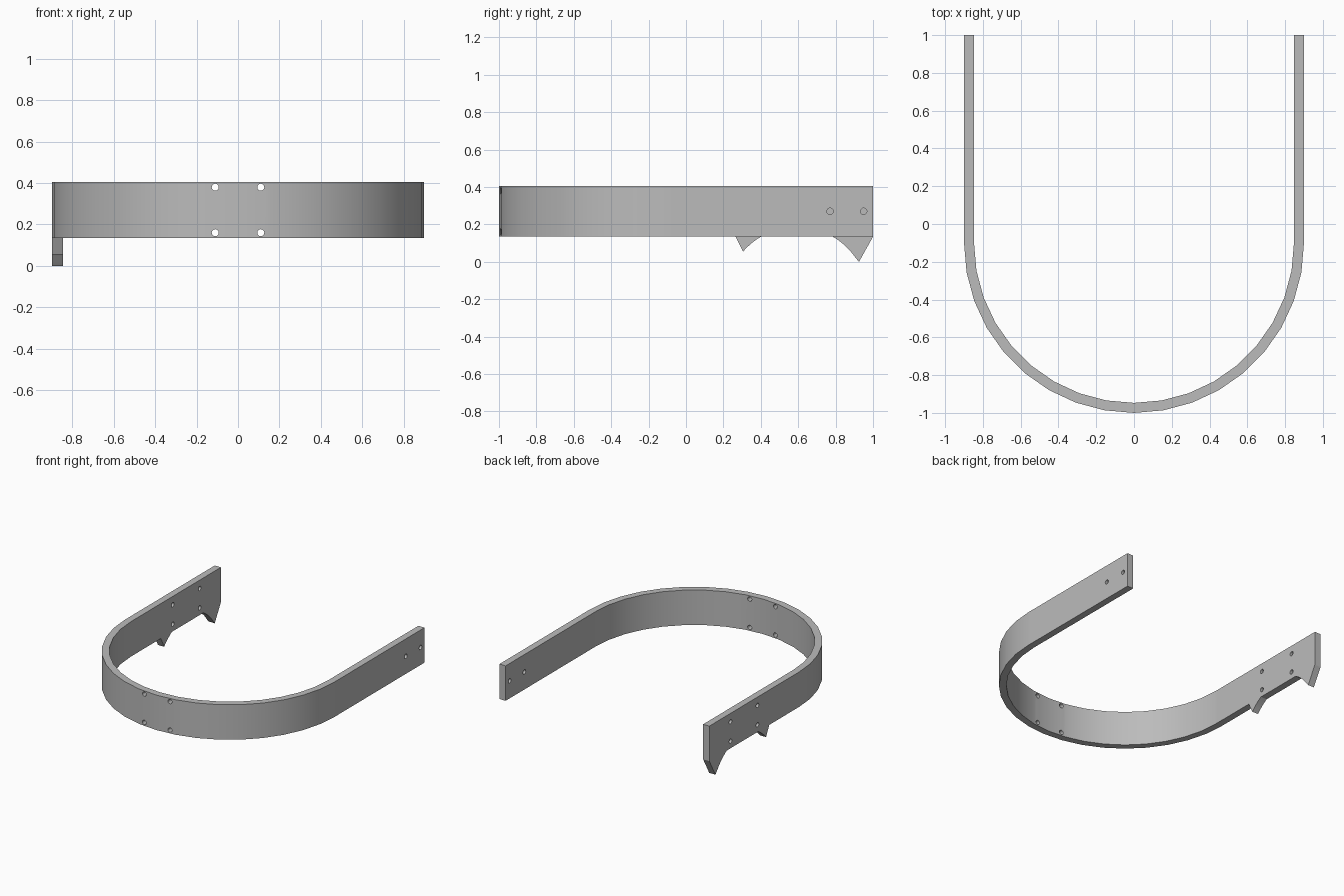
import bpy, bmesh
from math import radians, sin, cos, sqrt, pi
from mathutils import Matrix, Vector

cube = bpy.data.objects.get("Cube")
if cube:
    bpy.data.objects.remove(cube)

OUTER, WALL = 0.9, 0.053
LOW, HIGH = 0.134, 0.405
BEND_Y = -0.1          # centre of the rounded front
HOLE = 0.017

grey = bpy.data.materials.new("plain grey")
grey.use_nodes = True
colour = (0.5, 0.5, 0.5, 1)
grey.diffuse_color = colour
grey.node_tree.nodes["Principled BSDF"].inputs["Base Color"].default_value = colour


def add_object(name, bm):
    bmesh.ops.recalc_face_normals(bm, faces=bm.faces)
    mesh = bpy.data.meshes.new(name)
    bm.to_mesh(mesh)
    bm.free()
    mesh.materials.append(grey)
    obj = bpy.data.objects.new(name, mesh)
    bpy.context.collection.objects.link(obj)
    return obj


def prism(name, outline, x0, x1):
    """Extrude a (y, z) outline along x."""
    bm = bmesh.new()
    face = bm.faces.new([bm.verts.new((x0, y, z)) for y, z in outline])
    ext = bmesh.ops.extrude_face_region(bm, geom=[face])
    moved = [v for v in ext["geom"] if isinstance(v, bmesh.types.BMVert)]
    bmesh.ops.translate(bm, verts=moved, vec=(x1 - x0, 0, 0))
    return add_object(name, bm)


def combine(target, tool, operation):
    mod = target.modifiers.new(operation.title(), "BOOLEAN")
    mod.operation, mod.object, mod.solver = operation, tool, "EXACT"
    bpy.ops.object.select_all(action="DESELECT")
    bpy.context.view_layer.objects.active = target
    target.select_set(True)
    bpy.ops.object.modifier_apply(modifier=mod.name)
    bpy.data.objects.remove(tool)


# U-shaped band: straight arms joined by a half circle
def station(radius):
    arc = [(-radius * cos(pi * i / 18), BEND_Y - radius * sin(pi * i / 18))
           for i in range(19)]
    ends = [(-radius, 1), (-radius, BEND_Y + 0.02)]
    return ends + arc + [(-x, y) for x, y in reversed(ends)]


bm = bmesh.new()
rings = []
for (ox, oy), (ix, iy) in zip(station(OUTER), station(OUTER - WALL)):
    rings.append([bm.verts.new(p) for p in
                  ((ox, oy, LOW), (ox, oy, HIGH), (ix, iy, HIGH), (ix, iy, LOW))])
for a, b in zip(rings, rings[1:]):
    for k in range(4):
        n = (k + 1) % 4
        bm.faces.new((a[k], a[n], b[n], b[k]))
bm.faces.new(rings[0])
bm.faces.new(rings[-1])
band = add_object("curved_band", bm)

# Two hooked teeth under the right arm, hollowed by one shared arch
ARCH_Y, ARCH_Z, ARCH_R = 0.593, -0.195, 0.381


def arch(y0, y1, steps=8):
    ys = [y0 + (y1 - y0) * i / steps for i in range(steps + 1)]
    return [(y, ARCH_Z + sqrt(ARCH_R ** 2 - (y - ARCH_Y) ** 2)) for y in ys]


reach = sqrt(ARCH_R ** 2 - (LOW - ARCH_Z) ** 2)
INSIDE = LOW + 0.03
front_hook = [(0.265, INSIDE), (0.265, LOW)] + arch(0.305, ARCH_Y - reach) + [(ARCH_Y - reach, INSIDE)]
rear_hook = [(ARCH_Y + reach, INSIDE)] + arch(ARCH_Y + reach, 0.925) + [(1, LOW), (1, INSIDE)]
rear_hook[-3] = (0.925, 0)
for name, outline in (("front_hook", front_hook), ("rear_hook", rear_hook)):
    combine(band, prism(name, outline, -OUTER, -OUTER + WALL), "UNION")

# Drilled holes: front wall, left arm, right arm
drills = [((x, -0.95, z), "X") for x in (-0.11, 0.11) for z in (0.16, 0.38)]
drills += [((0.875, y, 0.27), "Y") for y in (0.77, 0.95)]
drills += [((-0.875, y, z), "Y") for y in (0.41, 0.74) for z in (0.19, 0.34)]
bm = bmesh.new()
for centre, axis in drills:
    place = Matrix.Translation(Vector(centre)) @ Matrix.Rotation(pi / 2, 4, axis)
    bmesh.ops.create_cone(bm, cap_ends=True, segments=20, radius1=HOLE,
                          radius2=HOLE, depth=0.3, matrix=place)
combine(band, add_object("hole_cutter", bm), "DIFFERENCE")

bpy.ops.object.shade_smooth_by_angle(angle=radians(25))
